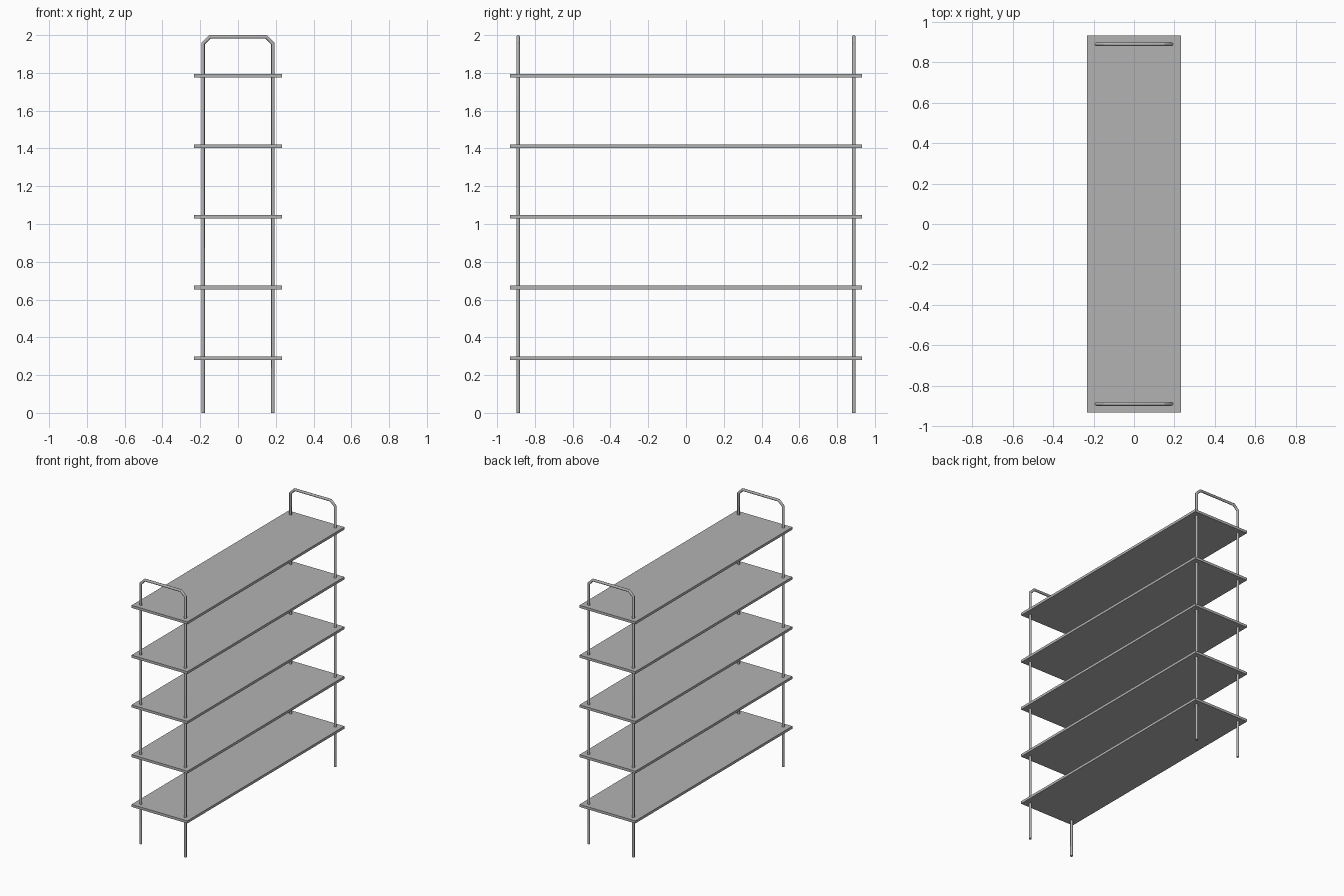
import bpy, bmesh
from math import cos, sin, pi, radians
from mathutils import Vector

if "Cube" in bpy.data.objects:
    bpy.data.objects.remove(bpy.data.objects["Cube"])

R = 0.0095        # tube radius
SIDES = 12
X = 0.185         # post centre line
Y = 0.889         # frame position
TOP = 2.0 - R
CH = 0.035        # corner chamfer

grey = bpy.data.materials.new("dark_grey")
grey.diffuse_color = (0.45, 0.45, 0.45, 1)
grey.use_nodes = True
grey.node_tree.nodes["Principled BSDF"].inputs["Base Color"].default_value = grey.diffuse_color


def finish(name, bm):
    bmesh.ops.recalc_face_normals(bm, faces=bm.faces)
    me = bpy.data.meshes.new(name)
    bm.to_mesh(me)
    bm.free()
    me.materials.append(grey)
    ob = bpy.data.objects.new(name, me)
    bpy.context.collection.objects.link(ob)
    return ob


def shelf(name, z):
    bm = bmesh.new()
    bmesh.ops.create_cube(bm, size=1)
    bmesh.ops.scale(bm, vec=(0.464, 1.864, 0.019), verts=bm.verts)
    bmesh.ops.translate(bm, vec=(0, 0, z), verts=bm.verts)
    return finish(name, bm)


def tube(name, path, y):
    """Mitred smooth tube along a path in the xz plane."""
    pts = [Vector((px, y, pz)) for px, pz in path]
    bm = bmesh.new()
    rings = []
    for i, p in enumerate(pts):
        d0 = (p - pts[i - 1]).normalized() if i else (pts[1] - p).normalized()
        d1 = (pts[i + 1] - p).normalized() if i < len(pts) - 1 else d0
        t = (d0 + d1).normalized()
        n = Vector((-t.z, 0, t.x)) / t.dot(d0)
        ring = []
        for k in range(SIDES):
            a = 2 * pi * k / SIDES
            ring.append(bm.verts.new(p + n * (R * cos(a)) + Vector((0, R * sin(a), 0))))
        rings.append(ring)
    for a, b in zip(rings, rings[1:]):
        for k in range(SIDES):
            j = (k + 1) % SIDES
            bm.faces.new((a[k], a[j], b[j], b[k]))
    bm.faces.new(rings[0])
    bm.faces.new(rings[-1])
    ob = finish(name, bm)
    bpy.ops.object.select_all(action='DESELECT')
    ob.select_set(True)
    bpy.context.view_layer.objects.active = ob
    bpy.ops.object.shade_smooth_by_angle(angle=radians(35))
    return ob


# Five evenly spaced boards
for i in range(5):
    shelf(f"shelf_{i + 1}", 0.290 + i * 0.3738)

# Hoop frame at each end: two posts joined by a chamfered top rail
half = [(X, 0), (X, TOP - CH), (X - CH, TOP)]
hoop = [(-x, z) for x, z in half] + half[::-1]
for name, y in (("front_frame", -Y), ("back_frame", Y)):
    tube(name, hoop, y)
